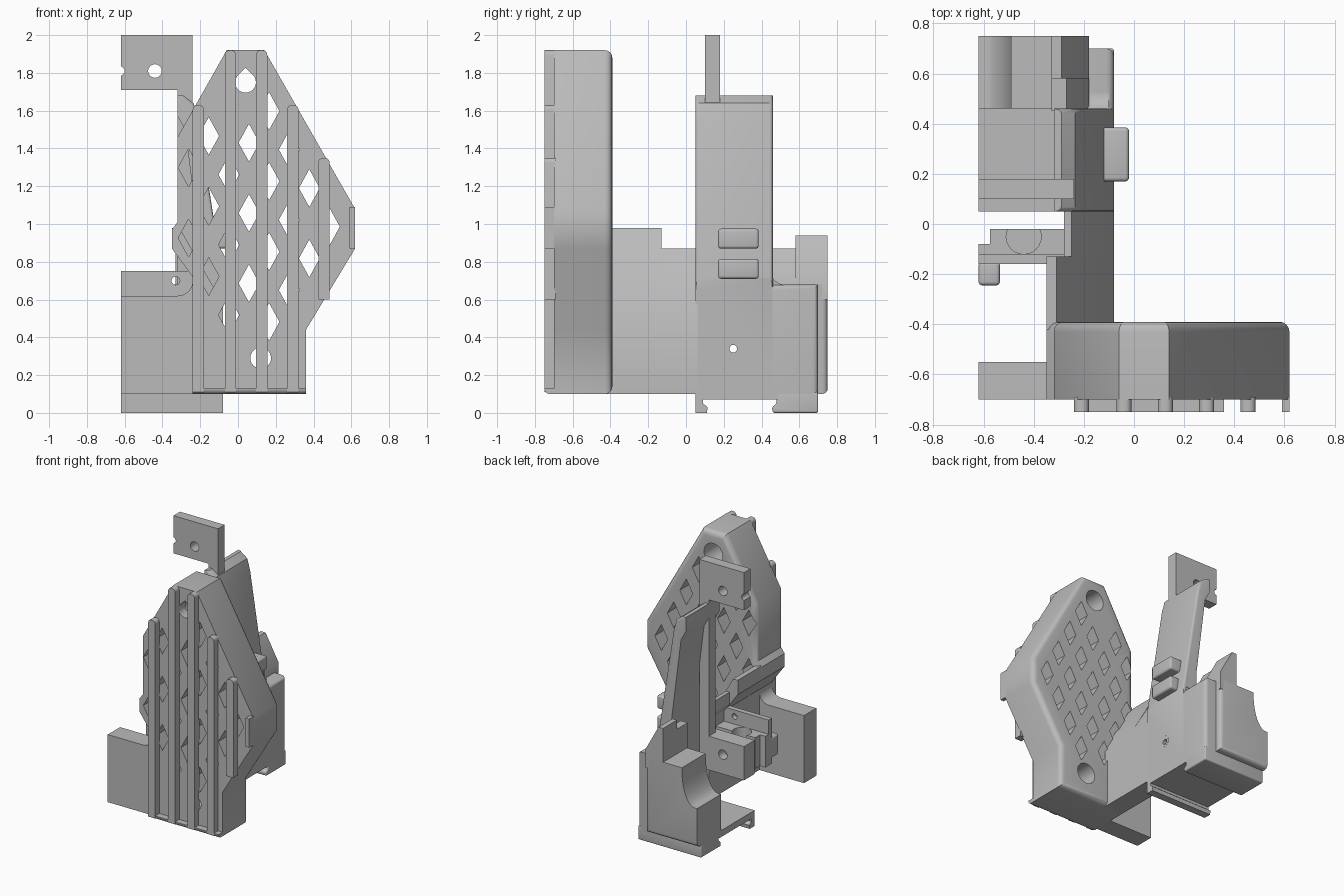
import bpy, bmesh, math
from mathutils import Vector

cube = bpy.data.objects.get("Cube")
if cube:
    bpy.data.objects.remove(cube, do_unlink=True)

GREY = (0.5, 0.5, 0.5, 1)
mat = bpy.data.materials.new("plain grey")
mat.use_nodes = True
mat.diffuse_color = GREY
mat.node_tree.nodes["Principled BSDF"].inputs["Base Color"].default_value = GREY
parts = []


def place(axis, u, v, w):
    """Turn profile coordinates u, v and depth w into a point."""
    return {"x": (w, u, v), "y": (u, w, v), "z": (u, v, w)}[axis]


def prism(name, pts, axis, lo, hi, bevel=0, rule=lambda e: True, keep=True):
    """Extrude a profile along an axis, rounding the edges that match a rule."""
    bm = bmesh.new()
    face = bm.faces.new([bm.verts.new(place(axis, u, v, lo)) for u, v in pts])
    top = bmesh.ops.extrude_face_region(bm, geom=[face])["geom"]
    shift = Vector(place(axis, 0, 0, hi - lo))
    bmesh.ops.translate(bm, vec=shift, verts=[g for g in top if isinstance(g, bmesh.types.BMVert)])
    bmesh.ops.recalc_face_normals(bm, faces=bm.faces)
    if bevel:
        edges = [e for e in bm.edges if rule(e)]
        bmesh.ops.bevel(bm, geom=edges, offset=bevel, segments=4, profile=0.5,
                        affect='EDGES', clamp_overlap=True)
    mesh = bpy.data.meshes.new(name)
    bm.to_mesh(mesh)
    bm.free()
    mesh.materials.append(mat)
    ob = bpy.data.objects.new(name, mesh)
    bpy.context.scene.collection.objects.link(ob)
    if keep:
        parts.append(ob)
    return ob


def box(name, x, y, z, bevel=0, rule=lambda e: True, keep=True):
    pts = [(x[0], z[0]), (x[1], z[0]), (x[1], z[1]), (x[0], z[1])]
    return prism(name, pts, "y", y[0], y[1], bevel, rule, keep)


def circle(u, v, r, drop=False):
    """Circle outline, or a teardrop with its point upward."""
    pts = [(u + r * math.cos(a), v + r * math.sin(a))
           for a in (math.tau * i / 24 for i in range(24))]
    if drop:
        pts[6] = (u, v + r * 1.4)
        pts = [p for i, p in enumerate(pts) if i not in (4, 5, 7, 8)]
    return pts


def arc(u, v, ru, rv, start):
    """Quarter ellipse running through 90 degrees from a start angle."""
    return [(u + ru * math.cos(a), v + rv * math.sin(a))
            for a in (math.radians(start + 9 * i) for i in range(11))]


def cut(ob, cutters):
    """Subtract the cutters from a part and remove them."""
    for c in cutters:
        c.hide_render = True
        m = ob.modifiers.new("cut", 'BOOLEAN')
        m.operation, m.solver, m.object = 'DIFFERENCE', 'EXACT', c
    dg = bpy.context.evaluated_depsgraph_get()
    mesh = bpy.data.meshes.new_from_object(ob.evaluated_get(dg))
    ob.modifiers.clear()
    ob.data = mesh
    for c in cutters:
        bpy.data.objects.remove(c, do_unlink=True)


def all_at(axis, value):
    return lambda e: all(abs(v.co[axis] - value) < 0.001 for v in e.verts)


# Front lattice panel
OUTLINE = [(-.24, .10), (.36, .10), (.36, .44), (.62, .87), (.62, 1.08), (.14, 1.92),
           (-.06, 1.92), (-.32, 1.46), (-.32, 1.01), (-.35, .97), (-.35, .87), (-.24, .72)]
panel = prism("lattice_panel", OUTLINE, "y", -.70, -.39, .04, all_at(1, -.39))


def inside(x, z, margin):
    """True when a point lies inside the panel outline by a margin."""
    for i in (0, 2, 3, 4, 5, 6):
        (ax, az), (bx, bz) = OUTLINE[i], OUTLINE[i + 1]
        if ((bx - ax) * (z - az) - (bz - az) * (x - ax)) / math.hypot(bx - ax, bz - az) < margin:
            return False
    return x > (-.27 if z > .9 else -.18 if z > .62 else -.08) and (x < .29 or z > .55)


HOLES = [(.04, 1.75), (.12, .29)]
cutters = []
for i in range(-4, 5):
    for j in range(-3, 6):
        for half in (0, .5):
            x = .058 + .213 * (i + half)
            z = 1.43 - .036 * (i + half) - .372 * (j + half)
            clear = all(math.hypot(x - hx, z - hz) > .18 for hx, hz in HOLES)
            if clear and inside(x, z, .075):
                shape = [(x - .055, z), (x, z - .1), (x + .055, z), (x, z + .1)]
                cutters.append(prism("diamond_cutter", shape, "y", -.8, -.3, keep=False))
for hx, hz in HOLES:
    cutters.append(prism("screw_cutter", circle(hx, hz, .055, True), "y", -.8, -.3, keep=False))
    cutters.append(prism("bore_cutter", circle(hx, hz, .08), "y", -.62, -.3, keep=False))
cut(panel, cutters)

# Ribs on the panel front
for x, lo, hi in [(-.21, .11, 1.63), (-.04, .11, 1.92), (.125, .11, 1.92),
                  (.29, .11, 1.63), (.455, .6, 1.35)]:
    box("front_rib", (x - .03, x + .03), (-.75, -.69), (lo, hi), .025,
        lambda e, hi=hi: all_at(2, hi)(e) and abs(e.verts[0].co.x - e.verts[1].co.x) < .01)
box("outer_rib", (.59, .62), (-.75, -.69), (.87, 1.09))
box("bottom_lip", (-.24, .36), (-.75, -.69), (.10, .13), .028,
    lambda e: all_at(2, .10)(e) and all_at(1, -.75)(e))

# Side plate flush with the panel, with a fillet in the corner
prism("side_plate", [(-.62, .10), (-.23, .10), (-.23, .71)] + arc(-.32, .70, .08, .08, 270)[::-1]
      + [(-.62, .62)], "y", -.70, -.55)

# Sloped bridge between panel and rear base
prism("bridge_tall", [(-.24, .10), (-.08, .10), (-.08, .58), (-.31, .98), (-.35, .98),
                      (-.35, .87), (-.24, .72)], "y", -.42, -.13)
prism("bridge_low", [(-.24, .10), (-.08, .10), (-.08, .58), (-.25, .87), (-.28, .87),
                     (-.28, .78), (-.24, .72)], "y", -.14, .06)

# Clamp hanging on the bridge
wall = box("clamp_wall", (-.62, -.23), (-.16, -.12), (.40, .75))
cut(wall, [prism("hole_cutter", circle(-.33, .70, .022), "y", -.3, 0, keep=False)])
jaw = box("clamp_jaw", (-.62, -.23), (-.125, -.02), (.40, .64))
cut(jaw, [prism("pocket_cutter", circle(-.44, -.05, .07), "z", .54, .8, keep=False),
          box("slot_cutter", (-.7, -.575), (-.08, .1), (.3, .8), keep=False)])
box("clamp_knob", (-.62, -.535), (-.245, -.15), (.44, .60), .015)

# Leaning column slab with a short cap, thicker at its foot
SIDE = [(-.08, .07), (-.08, .72), (-.21, 1.55), (-.235, 1.64), (-.29, 1.68), (-.32, 1.68),
        (-.32, 1.57), (-.28, 1.50), (-.20, .87), (-.20, .07)]
column = prism("column", SIDE, "y", .05, .46, .02,
               lambda e: all(v.co.x + .157 * (v.co.z - .72) > -.15 for v in e.verts)
               and abs(e.verts[0].co.y - e.verts[1].co.y) < .01)
cut(column, [prism("port_cutter", circle(.25, .34, .02), "x", -.3, 0, keep=False)])
port = prism("port_ring", circle(.25, .34, .04, True), "x", -.10, -.078)
cut(port, [prism("ring_cutter", circle(.25, .34, .02), "x", -.2, 0, keep=False)])

# Cable clips on the column
for z in (.71, .87):
    box("side_clip", (-.16, -.02), (.17, .385), (z, z + .105), .015)

# Upright strip with a top tab and a lower tab
strip = [(-.62, 1.71), (-.32, 1.71), (-.32, .66), (-.62, .66), (-.62, .40), (-.24, .40),
         (-.24, 2.0), (-.62, 2.0)]
tabs = prism("tab_strip", strip, "y", .10, .18)
cut(tabs, [prism("tab_hole_cutter", circle(-.44, z, .036), "y", 0, .3, keep=False)
           for z in (.55, 1.81)]
    + [prism("tab_notch_cutter", circle(-.625, 1.81, .025), "y", 0, .3, keep=False)])
box("lower_tab_pad", (-.62, -.24), (.05, .11), (.40, .66))

# Base floor and dovetail rails
box("base_floor", (-.62, -.08), (.05, .5), (.07, .12))
prism("front_rail", [(.05, 0), (.11, 0), (.115, .03), (.09, .05), (.09, .08), (.05, .08)],
      "x", -.62, -.08)
prism("rear_rail", [(.46, 0), (.70, 0), (.70, .11), (.48, .11), (.48, .05), (.455, .03)],
      "x", -.62, -.08, .01)

# Rear shell with its shoulder fillet
box("rear_shell", (-.33, -.08), (.45, .70), (.07, .68), .03,
    lambda e: all(v.co.y > .6 and v.co.x > -.1 for v in e.verts)
    or (all_at(2, .68)(e) and all_at(0, -.08)(e)))
prism("shoulder_fillet", [(.44, .66), (.52, .66)] + arc(.52, .75, .07, .07, 180)[::-1],
      "x", -.3, -.1)

# Saddle block with a concave scoop
prism("saddle_block", [(-.62, .10), (-.18, .10), (-.18, .68), (-.49, .68)]
      + arc(-.60, .66, .11, .26, -90)[::-1] + [(-.62, .40)], "y", .46, .75, .03,
      lambda e: all(v.co.y > .7 and v.co.z < .11 for v in e.verts)
      or all(v.co.y > .7 and v.co.x > -.19 for v in e.verts))

# Sloped rear tower
prism("rear_tower", [(-.33, .6), (-.18, .6), (-.18, .74), (-.29, .94), (-.33, .94)], "y", .58, .75)
prism("tower_step", [(-.33, .6), (-.18, .6), (-.18, .70), (-.27, .87), (-.33, .87)], "y", .45, .59)

# Smooth rounded parts, keep sharp edges
bpy.ops.object.select_all(action='DESELECT')
for ob in parts:
    ob.select_set(True)
bpy.context.view_layer.objects.active = parts[0]
bpy.ops.object.shade_smooth_by_angle(angle=math.radians(32))
